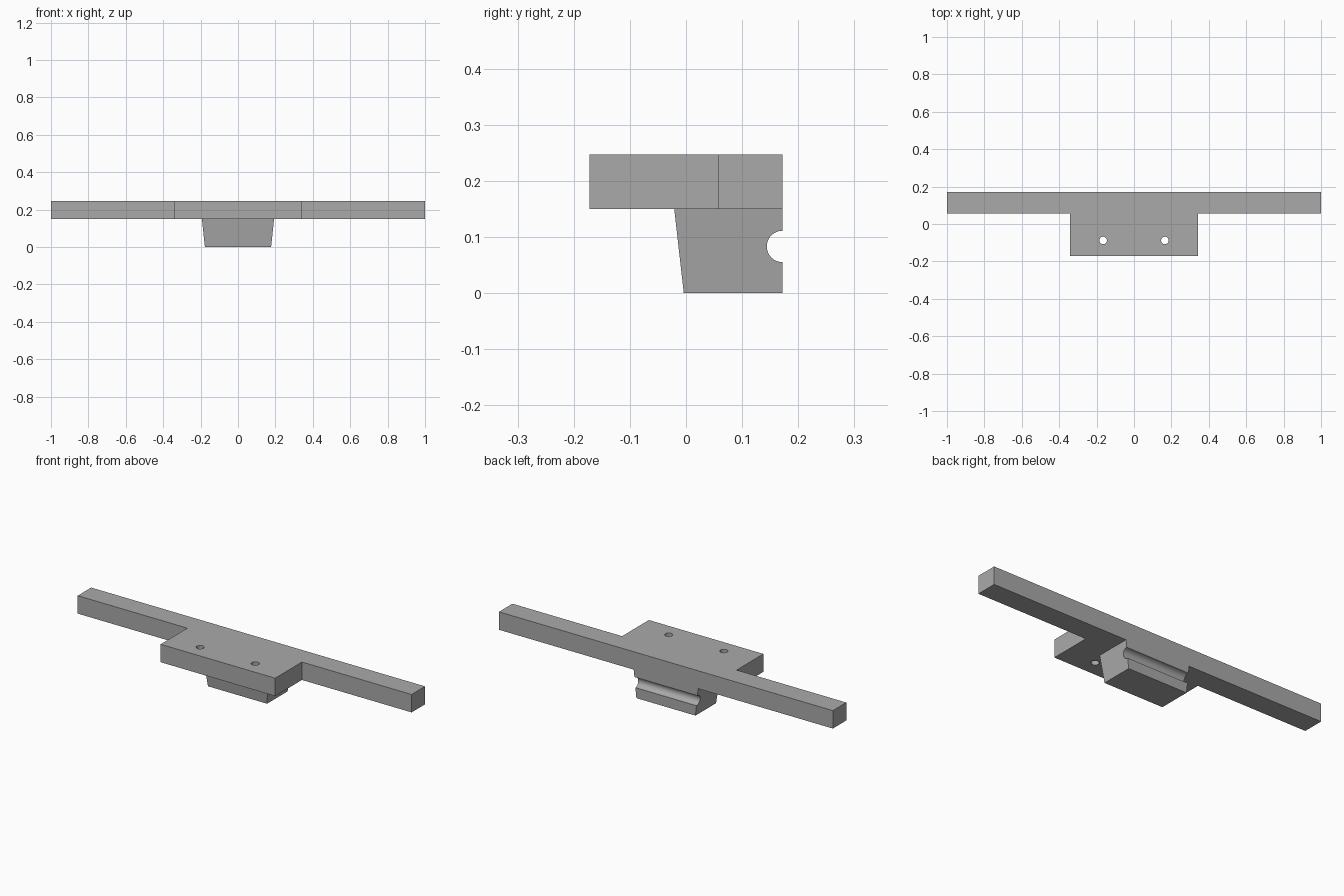
import bpy
import bmesh
import math
from mathutils import Matrix

cube = bpy.data.objects.get("Cube")
if cube:
    bpy.data.objects.remove(cube, do_unlink=True)

BACK = 0.172      # shared flat rear plane
SEAM = 0.15       # underside of the plate
TOP = 0.247

grey = bpy.data.materials.new("plain_grey")
grey.use_nodes = True
colour = (0.4, 0.4, 0.4, 1)
grey.diffuse_color = colour
grey.node_tree.nodes["Principled BSDF"].inputs["Base Color"].default_value = colour


def make_object(name, bm):
    bmesh.ops.recalc_face_normals(bm, faces=bm.faces)
    mesh = bpy.data.meshes.new(name)
    bm.to_mesh(mesh)
    bm.free()
    mesh.materials.append(grey)
    obj = bpy.data.objects.new(name, mesh)
    bpy.context.collection.objects.link(obj)
    return obj


def loft(name, lower, upper):
    """Solid between two matching rings of points."""
    bm = bmesh.new()
    a = [bm.verts.new(p) for p in lower]
    b = [bm.verts.new(p) for p in upper]
    bm.faces.new(a)
    bm.faces.new(b)
    for i in range(len(a)):
        j = (i + 1) % len(a)
        bm.faces.new((a[i], a[j], b[j], b[i]))
    return make_object(name, bm)


def cylinder(name, radius, depth, centre, axis="Z"):
    bm = bmesh.new()
    turn = Matrix.Rotation(math.pi / 2, 4, "Y") if axis == "X" else Matrix()
    bmesh.ops.create_cone(bm, cap_ends=True, segments=48, radius1=radius,
                          radius2=radius, depth=depth,
                          matrix=Matrix.Translation(centre) @ turn)
    return make_object(name, bm)


def cut(obj, cutter):
    cutter.hide_render = True
    mod = obj.modifiers.new("cut", "BOOLEAN")
    mod.operation = "DIFFERENCE"
    mod.solver = "EXACT"
    mod.object = cutter
    bpy.context.view_layer.objects.active = obj
    bpy.ops.object.modifier_apply(modifier=mod.name)
    bpy.data.objects.remove(cutter, do_unlink=True)


def ring(half_width, front, z):
    return [(-half_width, front, z), (half_width, front, z),
            (half_width, BACK, z), (-half_width, BACK, z)]


# T-shaped plate: long rear bar with a wide tab at the front
half = [(0.343, -BACK), (0.343, 0.057), (1, 0.057), (1, BACK)]
outline = half + [(-x, y) for x, y in reversed(half)]
plate = loft("mounting_plate", [(x, y, SEAM) for x, y in outline],
             [(x, y, TOP) for x, y in outline])

# Screw holes through the tab
for side in (-1, 1):
    cut(plate, cylinder("hole_cutter", 0.02, 0.3, (side * 0.165, -0.088, 0.2)))

# Tapered block below, with a half-round groove along its back
block = loft("grooved_block", ring(0.177, -0.004, 0), ring(0.193, -0.021, SEAM))
cut(block, cylinder("groove_cutter", 0.028, 1, (0, BACK, 0.083), "X"))

# Smooth the round walls, keep the corners sharp
for obj in (plate, block):
    bpy.ops.object.select_all(action="DESELECT")
    obj.select_set(True)
    bpy.context.view_layer.objects.active = obj
    bpy.ops.object.shade_smooth_by_angle(angle=math.radians(30))
